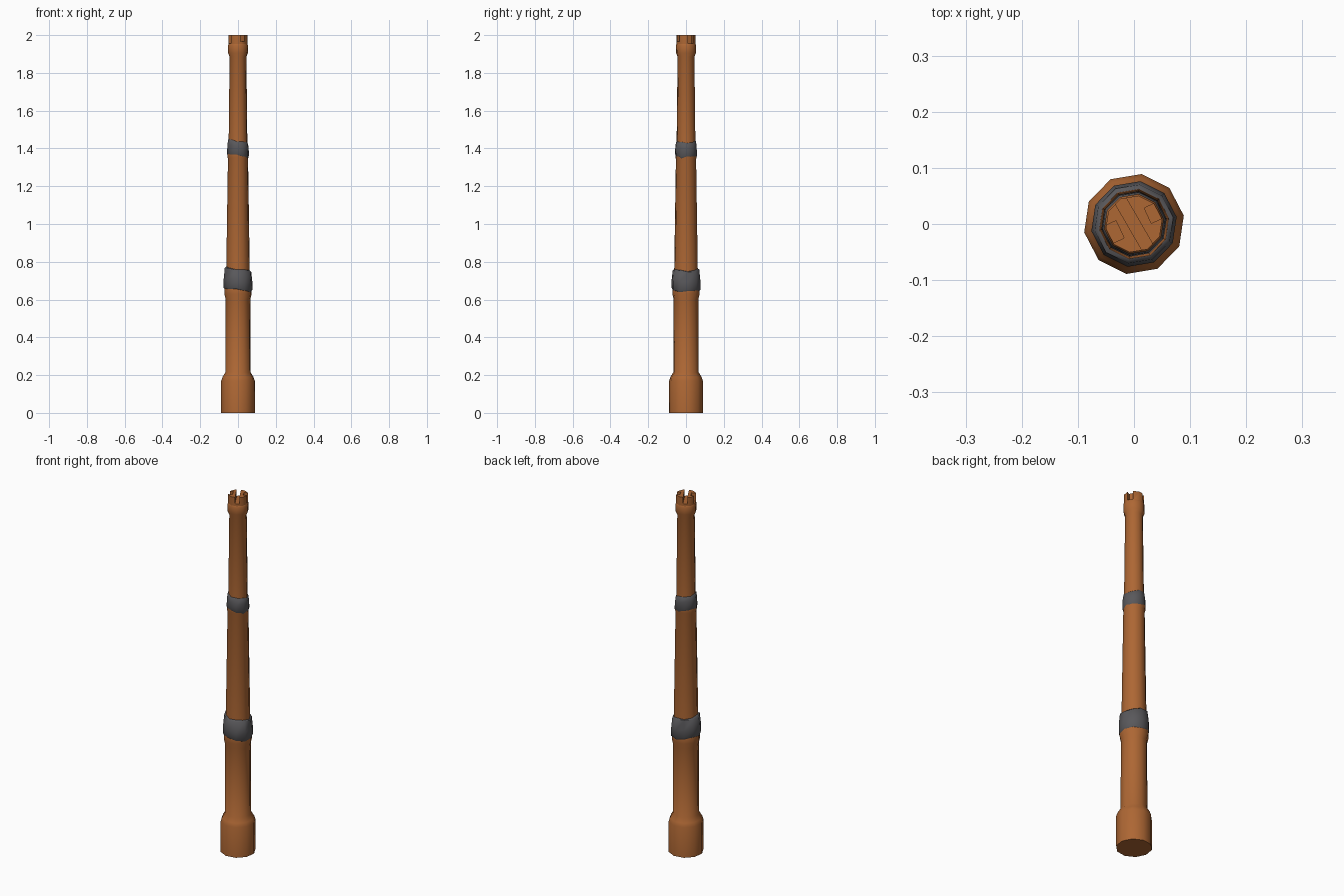
import bpy, bmesh, math
from mathutils import Matrix, Vector

cube = bpy.data.objects.get("Cube")
if cube:
    bpy.data.objects.remove(cube, do_unlink=True)

SIDES = 10
TURN = math.radians(9.5)


def material(name, color):
    m = bpy.data.materials.new(name)
    m.use_nodes = True
    m.diffuse_color = color
    bsdf = m.node_tree.nodes["Principled BSDF"]
    bsdf.inputs["Base Color"].default_value = color
    bsdf.inputs["Roughness"].default_value = 0.8
    return m


wood = material("warm brown wood", (0.42, 0.135, 0.034, 1))
wrap = material("dark grey wrap", (0.10, 0.098, 0.105, 1))


def finish(bm, name, mat, sharp=50):
    bmesh.ops.recalc_face_normals(bm, faces=bm.faces[:])
    mesh = bpy.data.meshes.new(name)
    bm.to_mesh(mesh)
    bm.free()
    mesh.materials.append(mat)
    mesh.shade_smooth()
    mesh.set_sharp_from_angle(angle=math.radians(sharp))
    ob = bpy.data.objects.new(name, mesh)
    bpy.context.collection.objects.link(ob)
    return ob


def lathe(name, profile, mat, wobble=0.0, phase=0.0):
    """Ten-sided turned part; wobble makes the first and last rings ragged."""
    bm = bmesh.new()
    rings = []
    for k, (r, z) in enumerate(profile):
        ring = []
        for i in range(SIDES):
            a = TURN + math.tau * i / SIDES
            dz = wobble * (math.cos(a - phase) + 0.5 * math.sin(3 * a + k))
            ring.append(bm.verts.new((r * math.cos(a), r * math.sin(a), z + dz)))
        rings.append(ring)
    for low, high in zip(rings, rings[1:]):
        for i in range(SIDES):
            j = (i + 1) % SIDES
            bm.faces.new((low[i], low[j], high[j], high[i]))
    bm.faces.new(rings[0][::-1])
    bm.faces.new(rings[-1])
    return finish(bm, name, mat)


# Wooden sections, each one slimmer than the one below
lathe("base_section", [(0.09, 0), (0.09, 0.17), (0.083, 0.19), (0.068, 0.215),
                       (0.066, 0.60), (0.073, 0.63), (0.073, 0.66), (0.064, 0.70)], wood)
lathe("middle_section", [(0.064, 0.66), (0.063, 0.76), (0.054, 1.345),
                         (0.057, 1.355), (0.057, 1.385), (0.05, 1.41)], wood)
lathe("upper_section", [(0.05, 1.38), (0.05, 1.45), (0.045, 1.885), (0.053, 1.905),
                        (0.054, 1.945), (0.051, 1.952)], wood)

# Ragged wraps over the two joints
lathe("lower_wrap", [(0.072, 0.65), (0.077, 0.657), (0.077, 0.70), (0.071, 0.757),
                     (0.062, 0.762)], wrap, 0.009, math.pi)
lathe("upper_wrap", [(0.055, 1.36), (0.059, 1.366), (0.057, 1.41), (0.053, 1.437),
                     (0.048, 1.441)], wrap, 0.009, math.pi)

# Notched crown at the tip
crown = lathe("notched_crown", [(0.051, 1.94), (0.051, 2.0)], wood)


def notch(center, size, angle):
    bm = bmesh.new()
    bmesh.ops.create_cube(bm, size=1, matrix=Matrix.Translation(center)
                          @ Matrix.Rotation(math.radians(angle), 4, "Z")
                          @ Matrix.Diagonal((*size, 1)))
    cutter = finish(bm, "notch_cutter", wood)
    cutter.hide_render = True
    mod = crown.modifiers.new("notch", "BOOLEAN")
    mod.operation = "DIFFERENCE"
    mod.solver = "EXACT"
    mod.object = cutter
    return cutter


cutters = [
    notch(Vector((-0.043, -0.018, 2.0)), (0.04, 0.034, 0.09), 25),
    notch(Vector((0.04, 0.022, 2.0)), (0.034, 0.03, 0.09), 25),
    notch(Vector((0.0, 0.0, 2.0)), (0.2, 0.022, 0.07), 120),
]
bpy.context.view_layer.update()
cut = bpy.data.meshes.new_from_object(
    crown.evaluated_get(bpy.context.evaluated_depsgraph_get()))
crown.modifiers.clear()
crown.data = cut
cut.set_sharp_from_angle(angle=math.radians(50))
for c in cutters:
    bpy.data.objects.remove(c, do_unlink=True)
